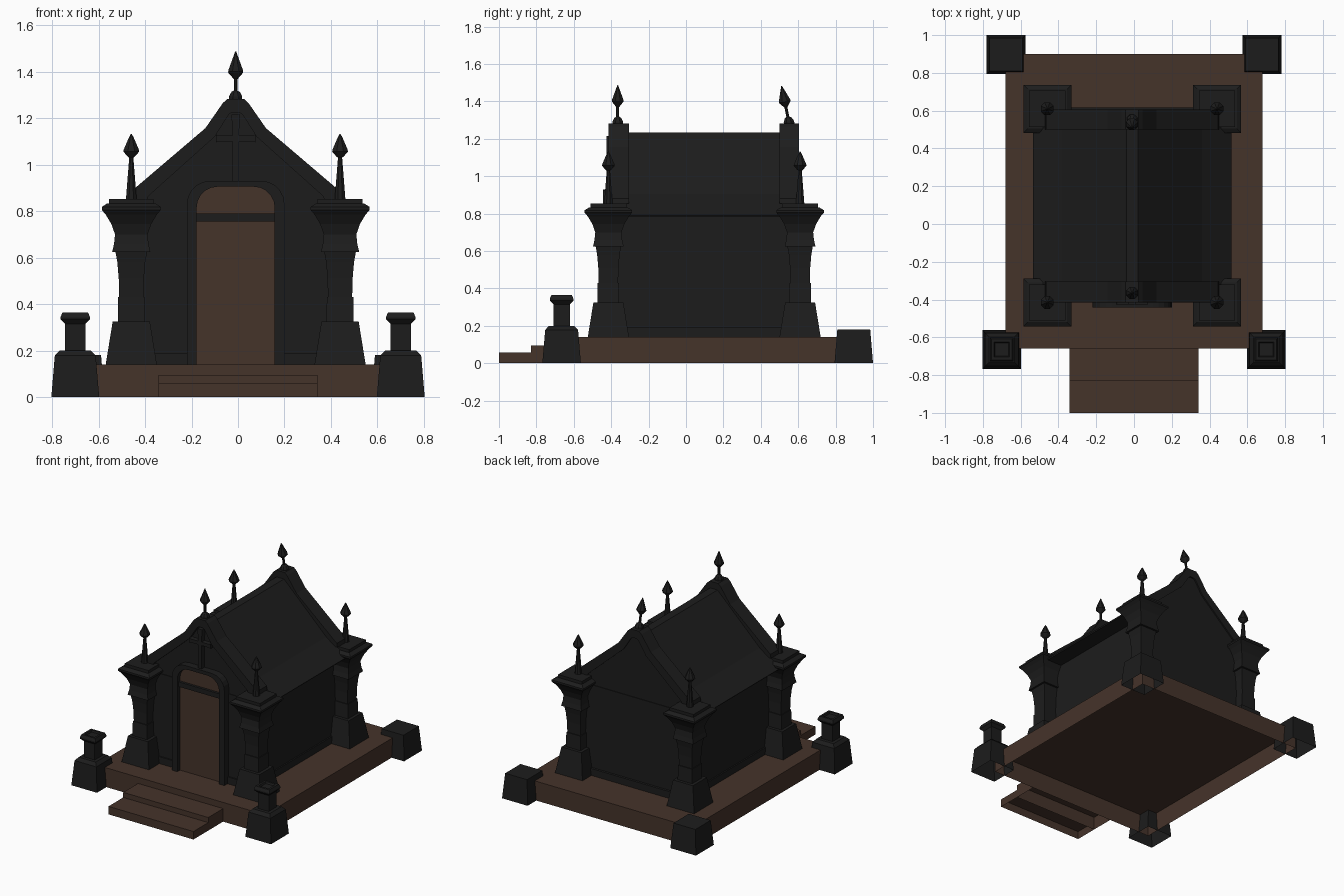
import bpy, bmesh, math
from mathutils import Matrix

if "Cube" in bpy.data.objects:
    bpy.data.objects.remove(bpy.data.objects["Cube"])

CX = -0.01            # building axis
FY, BY = -0.415, 0.61  # pillar rows, front and back


def material(name, col):
    m = bpy.data.materials.new(name)
    m.diffuse_color = (*col, 1)
    m.use_nodes = True
    m.node_tree.nodes["Principled BSDF"].inputs["Base Color"].default_value = m.diffuse_color
    return m


dark = material("dark_stone", (0.012, 0.012, 0.012))
brown = material("brown_stone", (0.060, 0.033, 0.023))


def finish(bm, name, mat):
    bmesh.ops.recalc_face_normals(bm, faces=bm.faces)
    me = bpy.data.meshes.new(name)
    bm.to_mesh(me)
    bm.free()
    me.materials.append(mat)
    ob = bpy.data.objects.new(name, me)
    bpy.context.collection.objects.link(ob)
    return ob


def stack(name, profile, loc, n, mat, bottom=True):
    """Stack of n-sided rings from (half width, z) pairs."""
    bm = bmesh.new()
    k = 1 / math.cos(math.pi / n)
    rings = []
    for r, z in profile:
        rings.append([bm.verts.new((loc[0] + r * k * math.cos((i + .5) * 2 * math.pi / n),
                                    loc[1] + r * k * math.sin((i + .5) * 2 * math.pi / n), z))
                      for i in range(n)])
    for a, b in zip(rings, rings[1:]):
        for i in range(n):
            j = (i + 1) % n
            bm.faces.new((a[i], a[j], b[j], b[i]))
    bm.faces.new(rings[-1])
    if bottom:
        bm.faces.new(rings[0][::-1])
    return finish(bm, name, mat)


def box(name, x0, x1, y0, y1, z0, z1, mat, bottom=True):
    bm = bmesh.new()
    bmesh.ops.create_cube(bm, size=1)
    for v in bm.verts:
        v.co = ((x0 + x1) / 2 + v.co.x * (x1 - x0), (y0 + y1) / 2 + v.co.y * (y1 - y0),
                (z0 + z1) / 2 + v.co.z * (z1 - z0))
    if not bottom:
        bm.normal_update()
        low = [f for f in bm.faces if f.normal.z < -.9]
        bmesh.ops.delete(bm, geom=low, context='FACES_ONLY')
    return finish(bm, name, mat)


def prism(name, pts, y0, y1, mat):
    """Closed solid from an x-z outline (relative to the building axis) along y."""
    bm = bmesh.new()
    a = [bm.verts.new((CX + x, y0, z)) for x, z in pts]
    b = [bm.verts.new((CX + x, y1, z)) for x, z in pts]
    bm.faces.new(a)
    bm.faces.new(b[::-1])
    for i in range(len(a)):
        j = (i + 1) % len(a)
        bm.faces.new((a[j], a[i], b[i], b[j]))
    bm.normal_update()
    bmesh.ops.triangulate(bm, faces=[g for g in bm.faces if len(g.verts) > 4])
    return finish(bm, name, mat)


def mirrored(half):
    return half + [(-x, z) for x, z in reversed(half)]


def arch(hw, top, r, z0=0.141):
    """Upright outline with rounded upper corners."""
    half = [(hw, z0)] + [(hw - r + r * math.cos(a), top - r + r * math.sin(a))
                         for a in [i * math.pi / 10 for i in range(6)]]
    return mirrored(half)


# platform and steps, open underneath
box("platform", -.68, .68, -.66, .90, 0, .14, brown, False)
box("upper_step", -.342, .342, -.83, -.66, 0, .095, brown, False)
box("lower_step", -.342, .342, -1.0, -.83, 0, .058, brown, False)

# posts at the platform corners
for s in (-1, 1):
    stack("front_post", [(.103, 0), (.088, .178), (.068, .2), (.044, .2), (.044, .315), (.063, .335),
                         (.063, .345), (.055, .364), (.04, .364), (.035, .352)],
          (s * .7, -.665), 4, dark, False)
    stack("back_post", [(.103, 0), (.088, .18)], (s * .677, .897), 4, dark, False)

# walls with plinth
box("walls", CX - .402, CX + .402, -.395, .60, .14, .79, dark, False)
box("plinth", CX - .412, CX + .412, -.405, .617, .14, .19, dark, False)

# main roof with eaves and flatter lower slope
roof = [(.40, .785), (.52, .785), (.525, .793), (.37, .905), (.04, 1.225), (.03, 1.235)]
prism("roof", mirrored(roof), -.35, .55, dark)

# corner pillars and their finials
pillar = [(.11, .14), (.08, .325), (.058, .325), (.057, .43), (.052, .43), (.054, .51),
          (.06, .58), (.068, .625), (.082, .625), (.074, .66), (.07, .70), (.086, .745), (.11, .785),
          (.127, .805), (.127, .818), (.105, .832), (.096, .832), (.096, .853)]
spike = [(.023, .85), (.009, 1.03), (.016, 1.035), (.034, 1.056), (.032, 1.066), (.011, 1.115), (.002, 1.132)]
for s in (-1, 1):
    for y in (FY, BY):
        stack("corner_pillar", pillar, (CX + s * .449, y), 4, dark, False)
        stack("pillar_finial", spike, (CX + s * .449, y), 8, dark)

# gable ends: recessed panel plus raised coping
outer = [(.46, .853), (.455, .88), (.13, 1.157), (.055, 1.265), (.035, 1.283)]
inner = [(.38, .853), (.375, .865), (.09, 1.12), (.03, 1.215), (.015, 1.225)]
panel = [(.40, .785), (.40, .87), (.11, 1.14), (.03, 1.25)]
for y0, y1, p0, p1 in ((-.415, -.305, -.39, -.32), (.50, .605, .51, .595)):
    prism("gable_panel", mirrored(panel), p0, p1, dark)
    prism("gable_coping", mirrored(outer) + mirrored(inner)[::-1], y0, y1, dark)

# ridge finials, the back one leaning
ridge_spike = [(.028, 1.275), (.028, 1.292), (.018, 1.312), (.008, 1.318), (.008, 1.37), (.012, 1.375),
               (.032, 1.4), (.03, 1.41), (.01, 1.465), (.002, 1.487)]
stack("front_ridge_finial", ridge_spike, (CX, -.365), 8, dark)
lean = stack("back_ridge_finial", ridge_spike, (CX, .55), 8, dark)
pivot = Matrix.Translation((CX, .55, 1.29))
lean.data.transform(pivot @ Matrix.Rotation(.2, 4, 'X') @ pivot.inverted())

# door, frame, lintel bar
prism("door", arch(.169, .905, .09), -.412, -.39, brown)
prism("door_frame", arch(.21, .93, .1) + arch(.168, .905, .09)[::-1], -.443, -.385, dark)
prism("door_bar", [(-.17, .755), (.17, .755), (.17, .79), (-.17, .79)], -.43, -.39, dark)

# cross on the front gable
cross = [(.015, .925), (.014, 1.1), (.075, 1.1), (.085, 1.095), (.085, 1.13), (.075, 1.125),
         (.014, 1.125), (.018, 1.215)]
prism("gable_cross", mirrored(cross), -.425, -.385, dark)
